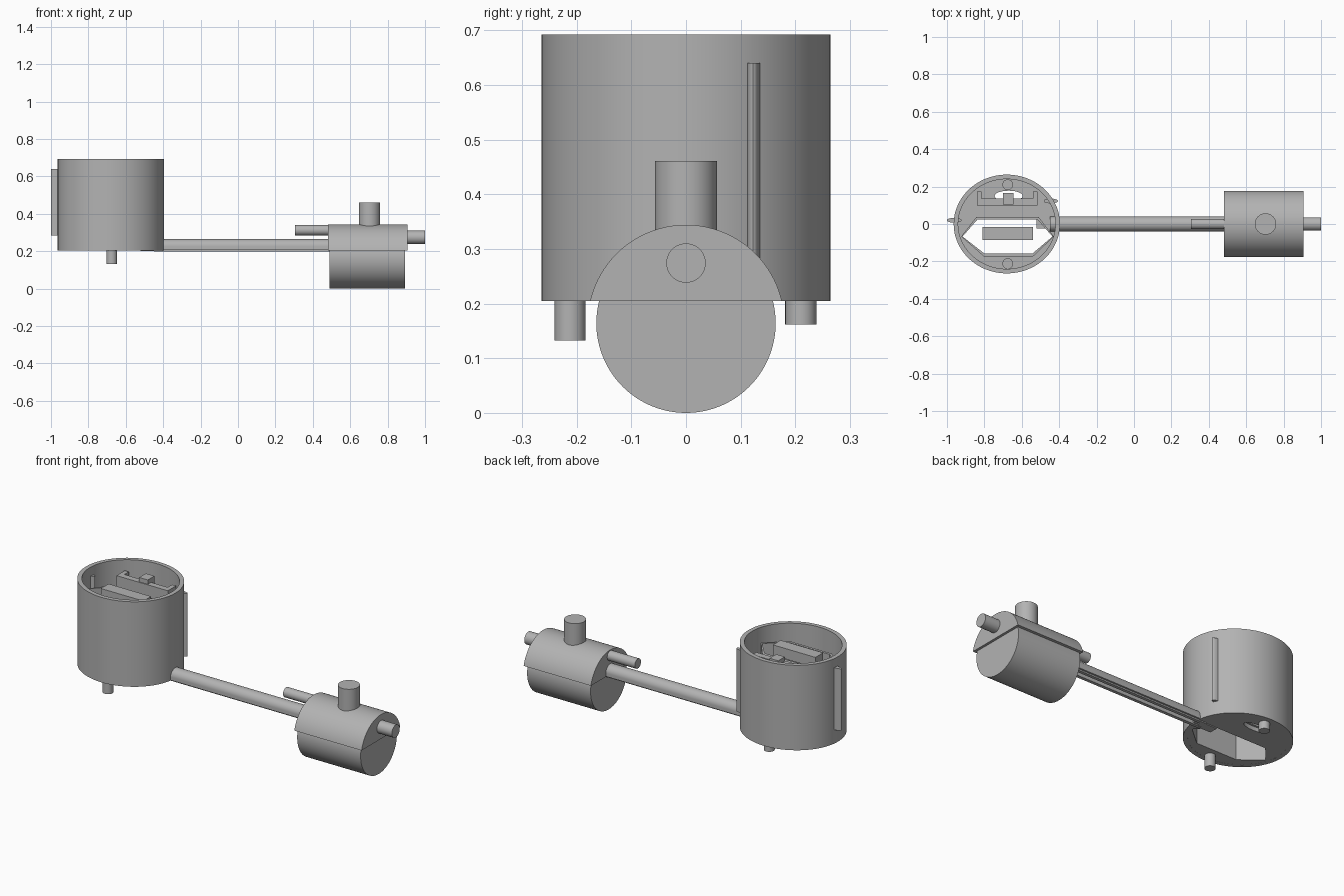
import bpy, math
from mathutils import Matrix

if "Cube" in bpy.data.objects:
    bpy.data.objects.remove(bpy.data.objects["Cube"])

grey = bpy.data.materials.new("plain grey")
grey.diffuse_color = (0.45, 0.45, 0.45, 1)
grey.use_nodes = True
grey.node_tree.nodes["Principled BSDF"].inputs["Base Color"].default_value = grey.diffuse_color
CX = -0.68  # housing centre
# maps an extruded outline (u, v, depth) to (depth, u, v): runs along x
ALONG_X = Matrix(((0, 0, 1, 0), (1, 0, 0, 0), (0, 1, 0, 0), (0, 0, 0, 1)))


def ellipse(cx, cy, rx, ry, n=64, a0=0, a1=2 * math.pi):
    full = abs(a1 - a0 - 2 * math.pi) < 1e-6
    steps = n if full else n - 1
    return [(cx + rx * math.cos(a0 + (a1 - a0) * i / steps),
             cy + ry * math.sin(a0 + (a1 - a0) * i / steps)) for i in range(n)]


def rect(x0, x1, y0, y1):
    return [(x0, y0), (x1, y0), (x1, y1), (x0, y1)]


def prism(name, loops, d0, d1, along_x=False):
    """Extrude outlines (inner loops become holes) from d0 to d1."""
    cu = bpy.data.curves.new(name, 'CURVE')
    cu.dimensions = '2D'
    cu.fill_mode = 'BOTH'
    cu.extrude = (d1 - d0) / 2
    for pts in loops:
        sp = cu.splines.new('POLY')
        sp.points.add(len(pts) - 1)
        for p, (x, y) in zip(sp.points, pts):
            p.co = (x, y, 0, 1)
        sp.use_cyclic_u = True
    tmp = bpy.data.objects.new(name + "_outline", cu)
    bpy.context.collection.objects.link(tmp)
    bpy.context.view_layer.update()
    me = bpy.data.meshes.new_from_object(
        tmp.evaluated_get(bpy.context.evaluated_depsgraph_get()))
    bpy.data.objects.remove(tmp)
    me.transform(Matrix.Translation((0, 0, (d0 + d1) / 2)))
    if along_x:
        me.transform(ALONG_X)
    me.materials.clear()
    me.materials.append(grey)
    ob = bpy.data.objects.new(name, me)
    bpy.context.collection.objects.link(ob)
    bpy.ops.object.select_all(action='DESELECT')
    ob.select_set(True)
    bpy.context.view_layer.objects.active = ob
    # weld caps to sides and make normals consistent
    bpy.ops.object.mode_set(mode='EDIT')
    bpy.ops.mesh.select_all(action='SELECT')
    bpy.ops.mesh.remove_doubles(threshold=0.0001)
    bpy.ops.mesh.normals_make_consistent(inside=False)
    bpy.ops.object.mode_set(mode='OBJECT')
    bpy.ops.object.shade_smooth_by_angle(angle=math.radians(30))
    return ob


# --- housing: oval wall, floor with openings, hexagonal shaft ---
prism("housing_wall", [ellipse(CX, 0, 0.284, 0.264, 96),
                       ellipse(CX, 0, 0.26, 0.24, 96)], 0.205, 0.692)
hexagon = [(-0.837, 0.024), (-0.516, 0.024), (-0.436, -0.067),
           (-0.543, -0.158), (-0.80, -0.158), (-0.917, -0.067)]
hc = (CX, -0.067)
hex_outer = [(hc[0] + (x - hc[0]) * 1.03, hc[1] + (y - hc[1]) * 1.16) for x, y in hexagon]
slot = ellipse(-0.67, 0.15, 0.075, 0.028, 32)
prism("housing_floor", [ellipse(CX, 0, 0.262, 0.242, 96), hexagon, slot], 0.2055, 0.23)
prism("shaft_wall", [hex_outer, hexagon], 0.229, 0.60)

# inner frame behind the shaft
prism("frame_bar", [rect(-0.84, -0.515, 0.10, 0.135)], 0.229, 0.635)
for i, x in enumerate((-0.84, -0.54)):
    prism(f"frame_end_{i}", [rect(x, x + 0.025, 0.13, 0.175)], 0.229, 0.635)
prism("frame_tab", [rect(-0.70, -0.645, 0.105, 0.165)], 0.60, 0.66)
prism("float_bar", [rect(-0.81, -0.54, -0.085, -0.015)], 0.58, 0.64)

# pegs under the housing
prism("front_peg", [ellipse(-0.675, -0.212, 0.0285, 0.0285, 32)], 0.132, 0.25)
prism("rear_peg", [ellipse(-0.675, 0.21, 0.0285, 0.0285, 32)], 0.162, 0.25)

# upright fins on the wall
prism("left_fin", [ellipse(-0.96, 0.02, 0.04, 0.013, 24)], 0.285, 0.64)
prism("right_fin", [ellipse(-0.445, 0.123, 0.038, 0.013, 24)], 0.28, 0.64)

# --- arm: round-topped channel with a groove beneath ---
arch = ellipse(0, 0.225, 0.04, 0.04, 24, 0, math.pi)
prism("arm", [arch + [(-0.04, 0.207), (-0.012, 0.207), (-0.012, 0.225),
                      (0.012, 0.225), (0.012, 0.207), (0.04, 0.207)]], -0.45, 0.5, True)
prism("arm_base", [rect(-0.03, -0.012, 0.199, 0.21)], -0.45, 0.5, True)
prism("arm_base_rear", [rect(0.012, 0.03, 0.199, 0.21)], -0.45, 0.5, True)
prism("arm_foot", [rect(-0.025, 0.025, 0.2, 0.212)], -0.52, -0.42, True)

# --- chamber: round body with an overhanging half cover ---
a = math.asin(0.041 / 0.164)
prism("chamber_body", [ellipse(0, 0.164, 0.164, 0.164, 64, math.pi - a, 2 * math.pi + a)],
      0.49, 0.892, True)
a = math.asin(0.041 / 0.18)
prism("chamber_cover", [ellipse(0, 0.164, 0.18, 0.18, 48, a, math.pi - a)], 0.48, 0.906, True)
prism("top_spout", [ellipse(0.703, 0, 0.057, 0.057, 48)], 0.30, 0.461)
prism("right_spout", [ellipse(0, 0.274, 0.036, 0.036, 40)], 0.88, 1.0, True)
prism("left_spout", [ellipse(0, 0.312, 0.028, 0.028, 40)], 0.305, 0.50, True)
